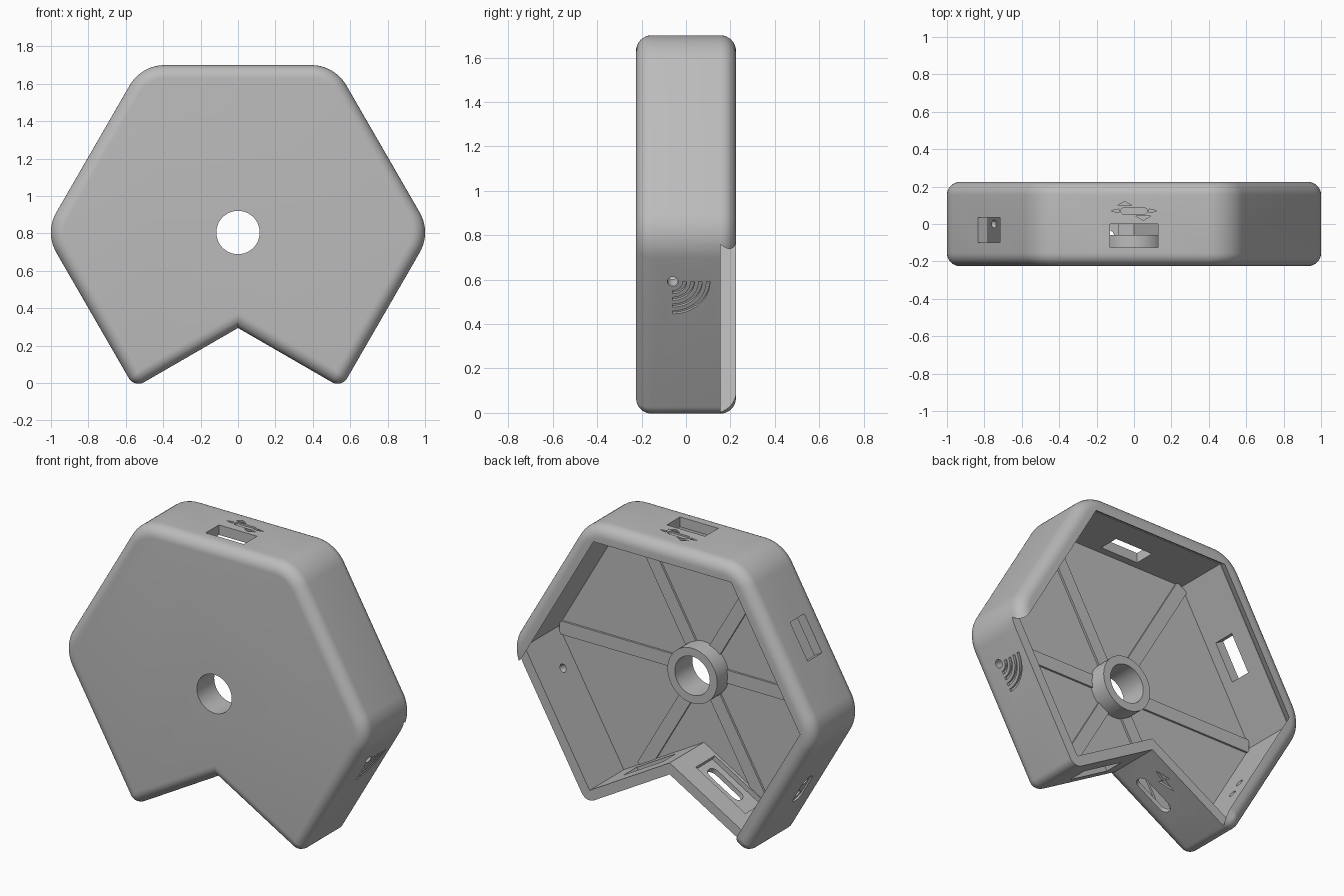
import bpy, bmesh, math
from mathutils import Vector

if "Cube" in bpy.data.objects:
    bpy.data.objects.remove(bpy.data.objects["Cube"])

ZC = 0.805                        # height of the hub axis
WALL, FLOOR_Y, RIM_Y, HALF = 0.06, -0.17, 0.155, 0.225
FILLET = 0.07
# wall direction (degrees) and distance from the hub, anticlockwise
SIDES = [(240, .442), (330, .895), (30, .895), (90, .895),
         (150, .895), (210, .895), (300, .442)]
RADII = [.06, .215, .215, .215, .215, .06, 0]   # corner after each side

grey = bpy.data.materials.new("light_grey")
grey.diffuse_color = (0.5, 0.5, 0.5, 1)
grey.use_nodes = True
grey.node_tree.nodes["Principled BSDF"].inputs["Base Color"].default_value = grey.diffuse_color


def new_object(name, bm):
    bmesh.ops.recalc_face_normals(bm, faces=bm.faces)
    mesh = bpy.data.meshes.new(name)
    bm.to_mesh(mesh)
    bm.free()
    mesh.materials.append(grey)
    ob = bpy.data.objects.new(name, mesh)
    bpy.context.collection.objects.link(ob)
    return ob


def loft(name, rings, closed=False):
    """Skin equal-length rings; cap the ends, or join last to first."""
    bm = bmesh.new()
    vr = [[bm.verts.new(p) for p in r] for r in rings]
    n = len(vr[0])
    pairs = list(zip(vr, vr[1:])) + ([(vr[-1], vr[0])] if closed else [])
    for a, b in pairs:
        for i in range(n):
            j = (i + 1) % n
            bm.faces.new((a[i], a[j], b[j], b[i]))
    if not closed:
        bm.faces.new(vr[0])
        bm.faces.new(vr[-1])
    return new_object(name, bm)


def outline(y, inset, rounded=True, steps=10):
    """Notched hexagon at depth y, each side moved in by its inset."""
    if not isinstance(inset, dict):
        inset = {a: inset for a, _ in SIDES}
    pts = []
    for i, (a, da) in enumerate(SIDES):
        b, db = SIDES[(i + 1) % len(SIDES)]
        da, db = da - inset[a], db - inset[b]
        ra, rb = math.radians(a), math.radians(b)
        det = math.sin(rb - ra)
        corner = Vector(((da * math.sin(rb) - db * math.sin(ra)) / det,
                         (db * math.cos(ra) - da * math.cos(rb)) / det))
        if not rounded or RADII[i] == 0:
            pts.append(corner)
            continue
        r = max(RADII[i] - inset[a], .001)
        turn = (rb - ra) % (2 * math.pi)
        mid = ra + turn / 2
        c = corner - Vector((math.cos(mid), math.sin(mid))) * (r / math.cos(turn / 2))
        for k in range(steps + 1):
            t = ra + turn * k / steps
            pts.append(c + Vector((math.cos(t), math.sin(t))) * r)
    return [(p.x, y, p.y + ZC) for p in pts]


def wall_prism(angle, pts, r0, r1):
    """Prism through a wall; pts are (along wall, depth)."""
    a = math.radians(angle)
    c, s = math.cos(a), math.sin(a)
    return loft("cutter", [[(r * c - u * s, y, ZC + r * s + u * c) for u, y in pts]
                           for r in (r0, r1)])


def rect(u0, u1, y0, y1):
    return [(u0, y0), (u1, y0), (u1, y1), (u0, y1)]


def arc(u, y, r, a0, a1, n):
    return [(u + r * math.cos(math.radians(a0 + (a1 - a0) * k / n)),
             y + r * math.sin(math.radians(a0 + (a1 - a0) * k / n)))
            for k in range(n + 1)]


def disc(u, y, r):
    return arc(u, y, r, 0, 345, 23)


def stadium(u, y, half, r):
    return arc(u + half - r, y, r, -90, 90, 8) + arc(u - half + r, y, r, 90, 270, 8)


def circle(y, r, n=48):
    return [(r * math.cos(2 * math.pi * k / n), y, ZC + r * math.sin(2 * math.pi * k / n))
            for k in range(n)]


def smooth(ob):
    bpy.ops.object.select_all(action='DESELECT')
    ob.select_set(True)
    bpy.context.view_layer.objects.active = ob
    bpy.ops.object.shade_smooth_by_angle(angle=math.radians(30))


def cut(ob, cutter):
    bpy.context.view_layer.objects.active = ob
    m = ob.modifiers.new("cut", 'BOOLEAN')
    m.operation, m.solver, m.object = 'DIFFERENCE', 'EXACT', cutter
    bpy.ops.object.modifier_apply(modifier=m.name)
    bpy.data.objects.remove(cutter)


# Housing body with rounded front and back edges
profile = []
for k in range(9):
    t = math.pi / 2 * k / 8
    profile.append((FILLET * (1 - math.sin(t)), -HALF + FILLET * (1 - math.cos(t))))
profile += [(d, -y) for d, y in reversed(profile)]
housing = loft("housing", [outline(y, d) for d, y in profile])

# Cavity, and dovetail opening that runs out through the lower sides
cut(housing, loft("cutter", [outline(y, WALL, False) for y in (FLOOR_Y, .16)]))
rings = []
for y, d in ((RIM_Y, .056), (.265, .13)):
    inset = {a: (-.25 if a in (240, 300, 330) else d) for a, _ in SIDES}
    rings.append(outline(y, inset, False))
cut(housing, loft("cutter", rings))

# Hub hole
cut(housing, loft("cutter", [circle(-.3, .116), circle(-.1, .116)]))

# Port openings: top, upper left, right notch, left notch
cut(housing, wall_prism(90, rect(-.127, .127, -.125, 0), .75, 1))
cut(housing, wall_prism(150, rect(-.117, .117, -.1, .035), .75, 1))
cut(housing, wall_prism(240, rect(.38, .68, -.1, .02), .3, .5))
cut(housing, wall_prism(300, rect(-.70, -.32, -.15, .03), .3, .412))
cut(housing, wall_prism(300, stadium(-.483, -.07, .125, .038), .3, .5))

# Bolt symbol beside the charging slot
bolt = [(-.37, .065), (-.45, .10), (-.44, .07), (-.52, .06), (-.43, .025), (-.44, .052)]
cut(housing, wall_prism(300, bolt, .43, .5))

# Signal light and wave symbol on the lower right wall
U, Y = .27, -.06
cut(housing, wall_prism(330, disc(U, Y, .024), .7, 1))
for r in (.055, .09, .125, .16):
    band = arc(U, Y, r + .008, 90, 180, 12) + arc(U, Y, r - .008, 180, 90, 12)
    cut(housing, wall_prism(330, band, .88, 1))

# Pair of sensor holes in a shallow recess on the lower left wall
cut(housing, wall_prism(210, stadium(0, 0, .10, .04), .885, 1))
for u in (-.05, .05):
    cut(housing, wall_prism(210, disc(u, 0, .022), .7, 1))

# Engraved symbol behind the top port
cut(housing, wall_prism(90, stadium(0, .07, .07, .018), .885, 1))
for s in (-1, 1):
    cut(housing, wall_prism(90, [(s * .08, .06), (s * .125, .07), (s * .08, .08)], .885, 1))
    cut(housing, wall_prism(90, [(s * .01, .07 + s * .028), (s * .09, .07 + s * .028),
                                 (s * .05, .07 + s * .05)], .885, 1))
smooth(housing)

# Hub collar around the hole
smooth(loft("hub_collar", [circle(-.18, .116), circle(-.18, .165),
                           circle(-.06, .165), circle(-.06, .116)], closed=True))

# Low stiffening ribs from the hub to each corner
for k in range(6):
    end = .80 if k in (4, 5) else .95
    rib = wall_prism(60 * k, rect(-.04, .04, -.18, -.158), .15, end)
    rib.name = "floor_rib"
